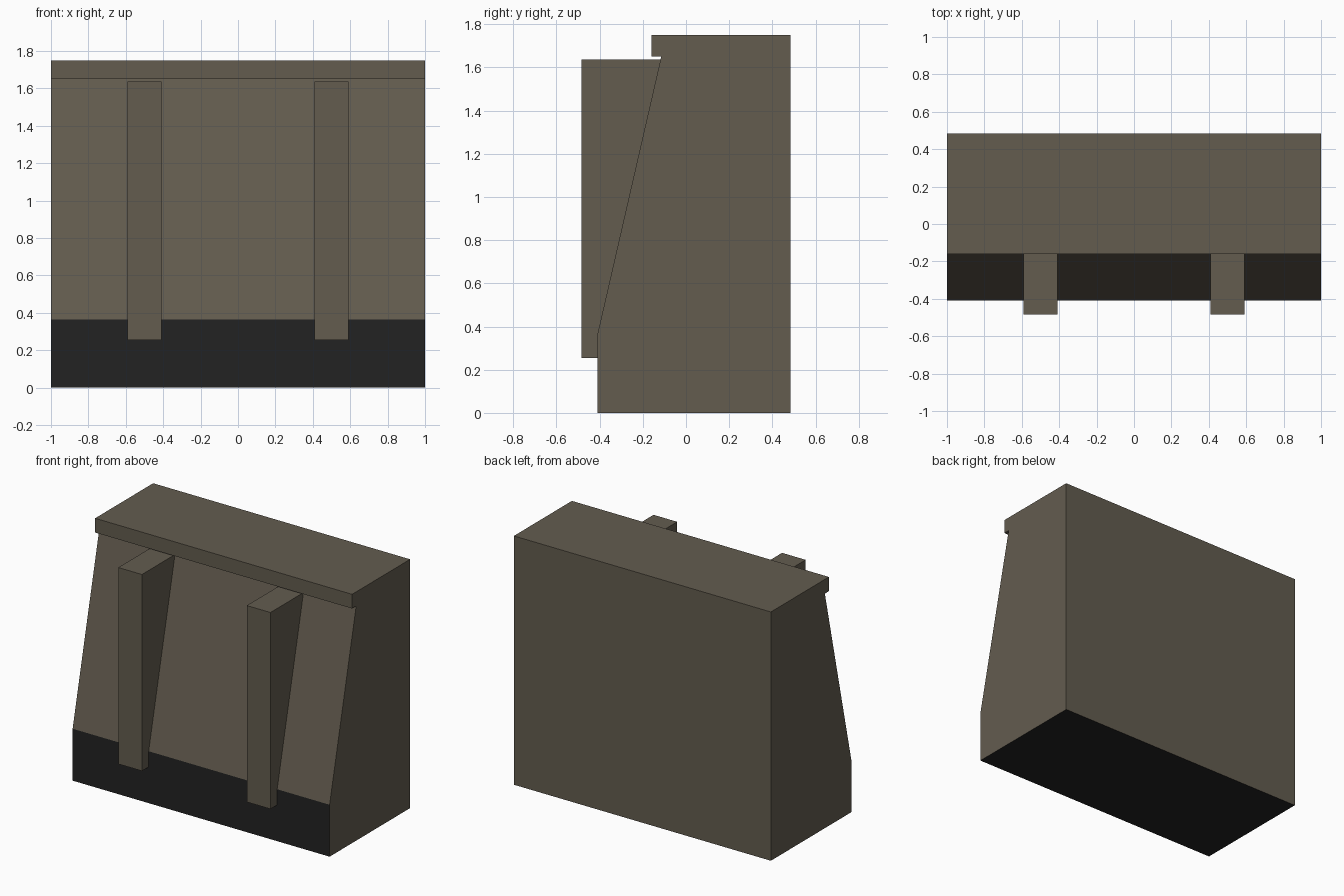
import bpy, bmesh

old = bpy.data.objects.get("Cube")
if old:
    bpy.data.objects.remove(old, do_unlink=True)


def material(name, rgb):
    mat = bpy.data.materials.new(name)
    mat.use_nodes = True
    mat.diffuse_color = (*rgb, 1)
    mat.node_tree.nodes["Principled BSDF"].inputs["Base Color"].default_value = (*rgb, 1)
    return mat


stone = material("warm grey", (0.125, 0.107, 0.078))
dark = material("near black", (0.016, 0.016, 0.016))


def extrude_profile(name, profile, x0, x1, mats):
    """Sweep a (y, z) outline along x into a solid."""
    bm = bmesh.new()
    face = bm.faces.new([bm.verts.new((x0, y, z)) for y, z in profile])
    swept = bmesh.ops.extrude_face_region(bm, geom=[face])["geom"]
    verts = [v for v in swept if isinstance(v, bmesh.types.BMVert)]
    bmesh.ops.translate(bm, vec=(x1 - x0, 0, 0), verts=verts)
    bmesh.ops.recalc_face_normals(bm, faces=bm.faces)
    mesh = bpy.data.meshes.new(name)
    bm.to_mesh(mesh)
    bm.free()
    for mat in mats:
        mesh.materials.append(mat)
    obj = bpy.data.objects.new(name, mesh)
    bpy.context.collection.objects.link(obj)
    return obj


# Wall with sloped front and overhanging cap
back, foot, kick_top, lip = 0.485, -0.41, 0.365, 1.65
wall = extrude_profile("wall_body", [
    (foot, 0), (back, 0), (back, 1.75), (-0.16, 1.75),
    (-0.16, lip), (-0.115, lip), (foot, kick_top)], -1, 1, [stone, dark])

# Dark kick plate and underside
for p in wall.data.polygons:
    if p.normal.z < -0.9 and p.center.z < 0.1:
        p.material_index = 1
    elif p.normal.y < -0.99 and p.center.z < kick_top:
        p.material_index = 1

# Upright buttresses, running back into the slope
for side, x in (("right", -0.5), ("left", 0.5)):
    extrude_profile(f"buttress_{side}", [
        (-0.485, 0.255), (-0.38, 0.255), (-0.38, 0.365),
        (-0.1, 1.637), (-0.485, 1.637)], x - 0.092, x + 0.092, [stone])
